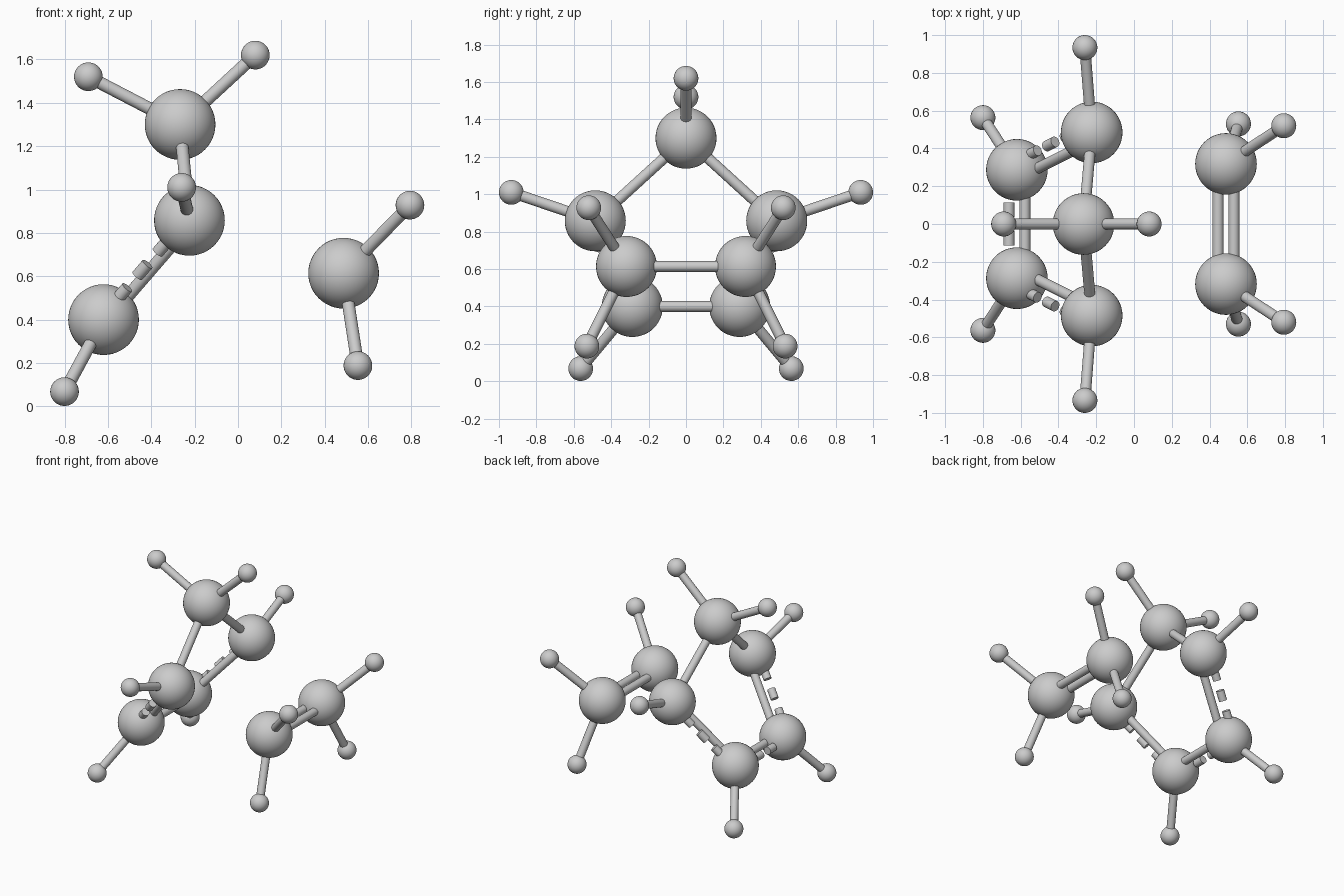
import bpy, math
from mathutils import Vector

if "Cube" in bpy.data.objects:
    bpy.data.objects.remove(bpy.data.objects["Cube"])

R_BIG, R_SMALL, R_STICK = 0.163, 0.066, 0.029
OFFSET = 0.042          # sideways shift of each stick in a paired bond
DASH, PERIOD = 0.075, 0.15


def smooth():
    bpy.ops.object.shade_smooth_by_angle(angle=math.radians(40))


def ball(name, p, r):
    bpy.ops.mesh.primitive_uv_sphere_add(segments=48, ring_count=24, radius=r, location=p)
    bpy.context.object.name = name
    smooth()


def stick(name, a, b):
    a, b = Vector(a), Vector(b)
    d = b - a
    bpy.ops.mesh.primitive_cylinder_add(vertices=24, radius=R_STICK, depth=d.length,
                                        location=(a + b) / 2)
    o = bpy.context.object
    o.name = name
    o.rotation_mode = 'QUATERNION'
    o.rotation_quaternion = d.to_track_quat('Z', 'Y')
    smooth()


def dashed(name, a, b, steps):
    d = (b - a).normalized()
    mid = (a + b) / 2
    for s in steps:
        c = mid + d * s * PERIOD
        stick(name, c - d * DASH / 2, c + d * DASH / 2)


def side_shift(a, b):
    # horizontal direction perpendicular to the bond
    return (b - a).cross(Vector((0, 0, 1))).normalized() * OFFSET


def part_dashed(name, a, b, outward, steps):
    s = side_shift(a, b)
    if s.dot(outward) < 0:
        s = -s
    stick(name + "_solid", a - s, b - s)
    dashed(name + "_dash", a + s, b + s, steps)


def at(p, side):
    return Vector((p[0], p[1] * side, p[2]))


top = Vector((-0.267, 0, 1.30))
upper, lower, pair = (-0.224, 0.485, 0.858), (-0.62, 0.287, 0.40), (0.487, 0.318, 0.614)
upper_h, lower_h = (-0.26, 0.934, 1.01), (-0.80, 0.563, 0.068)
pair_h = [(0.793, 0.52, 0.928), (0.553, 0.53, 0.188)]

# bridging atom with its two small atoms
ball("top_atom", top, R_BIG)
for h in [(-0.69, 0, 1.52), (0.08, 0, 1.62)]:
    ball("top_small_atom", h, R_SMALL)
    stick("top_small_bond", top, h)

# mirrored halves of the ring and of the two-atom molecule
for s in (1, -1):
    u, l, e = at(upper, s), at(lower, s), at(pair, s)
    for name, c, hs in (("upper", u, [upper_h]), ("lower", l, [lower_h]), ("pair", e, pair_h)):
        ball(name + "_atom", c, R_BIG)
        for h in hs:
            ball(name + "_small_atom", at(h, s), R_SMALL)
            stick(name + "_small_bond", c, at(h, s))
    stick("top_bond", top, u)
    part_dashed("side_bond", u, l, Vector((0, s, 0)), (-1, 0, 1))

# bond across the bottom of the ring
part_dashed("lower_bond", at(lower, -1), at(lower, 1), Vector((-1, 0, 0)),
            (-1.5, -0.5, 0.5, 1.5))

# double bond of the two-atom molecule
a, b = at(pair, -1), at(pair, 1)
for k in (1, -1):
    s = side_shift(a, b) * k
    stick("double_bond", a + s, b + s)
